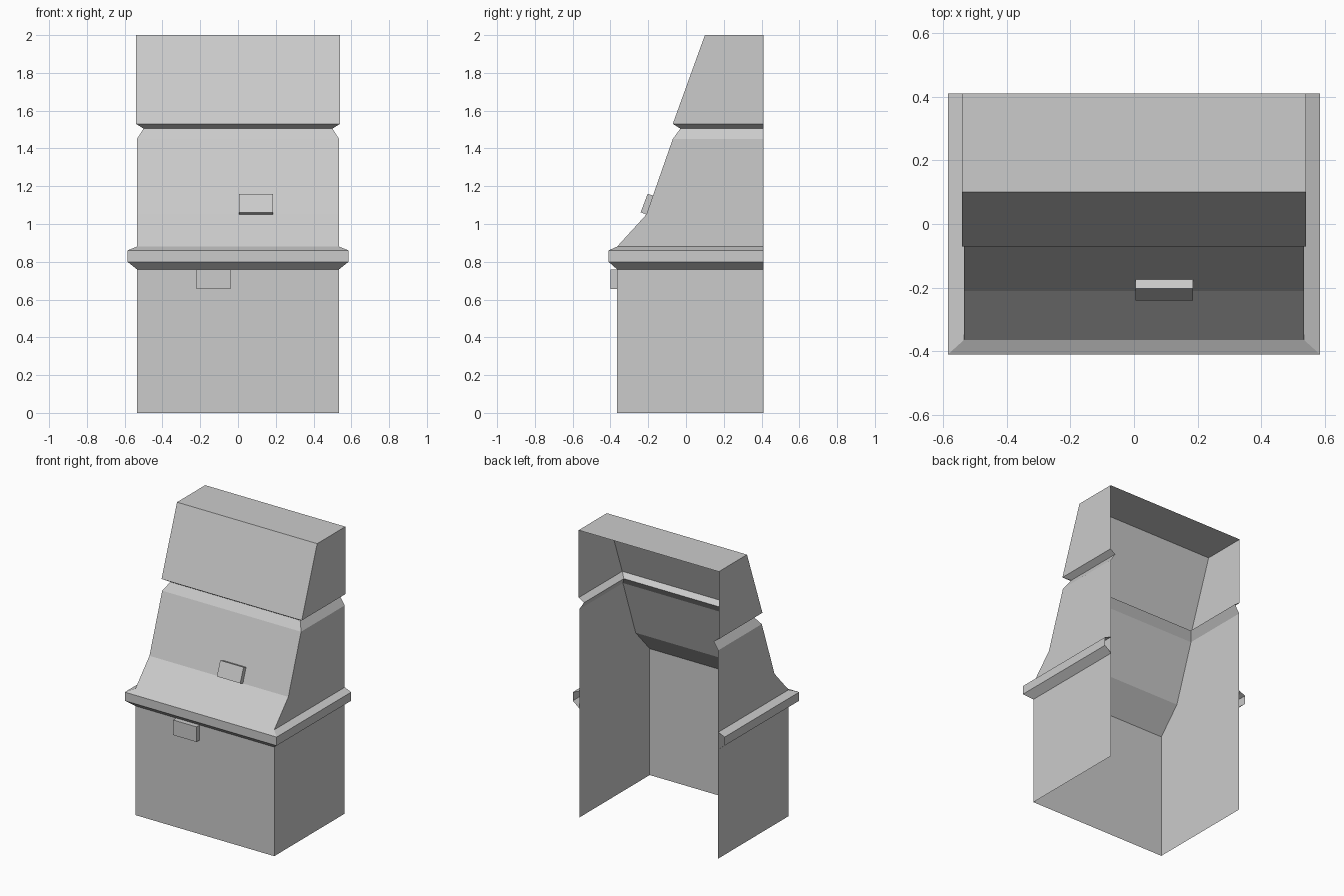
import bpy
import bmesh

cube = bpy.data.objects.get("Cube")
if cube:
    bpy.data.objects.remove(cube, do_unlink=True)

BACK = 0.41

grey = bpy.data.materials.new("plain grey")
grey.use_nodes = True
colour = (0.6, 0.6, 0.6, 1)
grey.diffuse_color = colour
grey.node_tree.nodes["Principled BSDF"].inputs["Base Color"].default_value = colour


def finish(name, bm):
    mesh = bpy.data.meshes.new(name)
    bm.to_mesh(mesh)
    bm.free()
    mesh.materials.append(grey)
    obj = bpy.data.objects.new(name, mesh)
    bpy.context.scene.collection.objects.link(obj)
    return obj


def shell(name, sections, cap=False):
    """Open-backed wall through U-shaped sections: (half width, front y, z)."""
    bm = bmesh.new()
    rings = []
    for w, front, z in sections:
        plan = [(-w, BACK), (-w, front), (w, front), (w, BACK)]
        rings.append([bm.verts.new((x, y, z)) for x, y in plan])
    for low, high in zip(rings, rings[1:]):
        for i in range(3):
            bm.faces.new((low[i], low[i + 1], high[i + 1], high[i]))
    if cap:
        bm.faces.new(rings[-1])
    return finish(name, bm)


def block(name, x0, x1, side):
    """Extrude a side outline of (y, z) points from x0 to x1."""
    bm = bmesh.new()
    face = bm.faces.new([bm.verts.new((x0, y, z)) for y, z in side])
    new = bmesh.ops.extrude_face_region(bm, geom=[face])["geom"]
    verts = [v for v in new if isinstance(v, bmesh.types.BMVert)]
    bmesh.ops.translate(bm, verts=verts, vec=(x1 - x0, 0, 0))
    bmesh.ops.recalc_face_normals(bm, faces=bm.faces)
    return finish(name, bm)


# Cabinet walls, from the floor to the top
shell("lower_cabinet", [(0.535, -0.365, 0), (0.535, -0.365, 0.88)])
shell("sloped_console", [(0.535, -0.365, 0.88), (0.535, -0.21, 1.05),
                         (0.535, -0.07, 1.45), (0.5, -0.03, 1.505)])
shell("top_hood", [(0.5, -0.03, 1.505), (0.54, -0.07, 1.53),
                   (0.54, 0.1, 2)], cap=True)

# Bevelled ledge around the front and sides
shell("ledge", [(0.535, -0.365, 0.76), (0.585, -0.41, 0.8),
                (0.585, -0.41, 0.86), (0.535, -0.365, 0.88)])

# Small boxes on the front
block("lower_box", -0.22, -0.04,
      [(-0.4, 0.655), (-0.365, 0.655), (-0.365, 0.76), (-0.4, 0.76)])
block("console_box", 0.005, 0.185,
      [(-0.24, 1.062), (-0.21, 1.05), (-0.175, 1.15), (-0.203, 1.16)])
